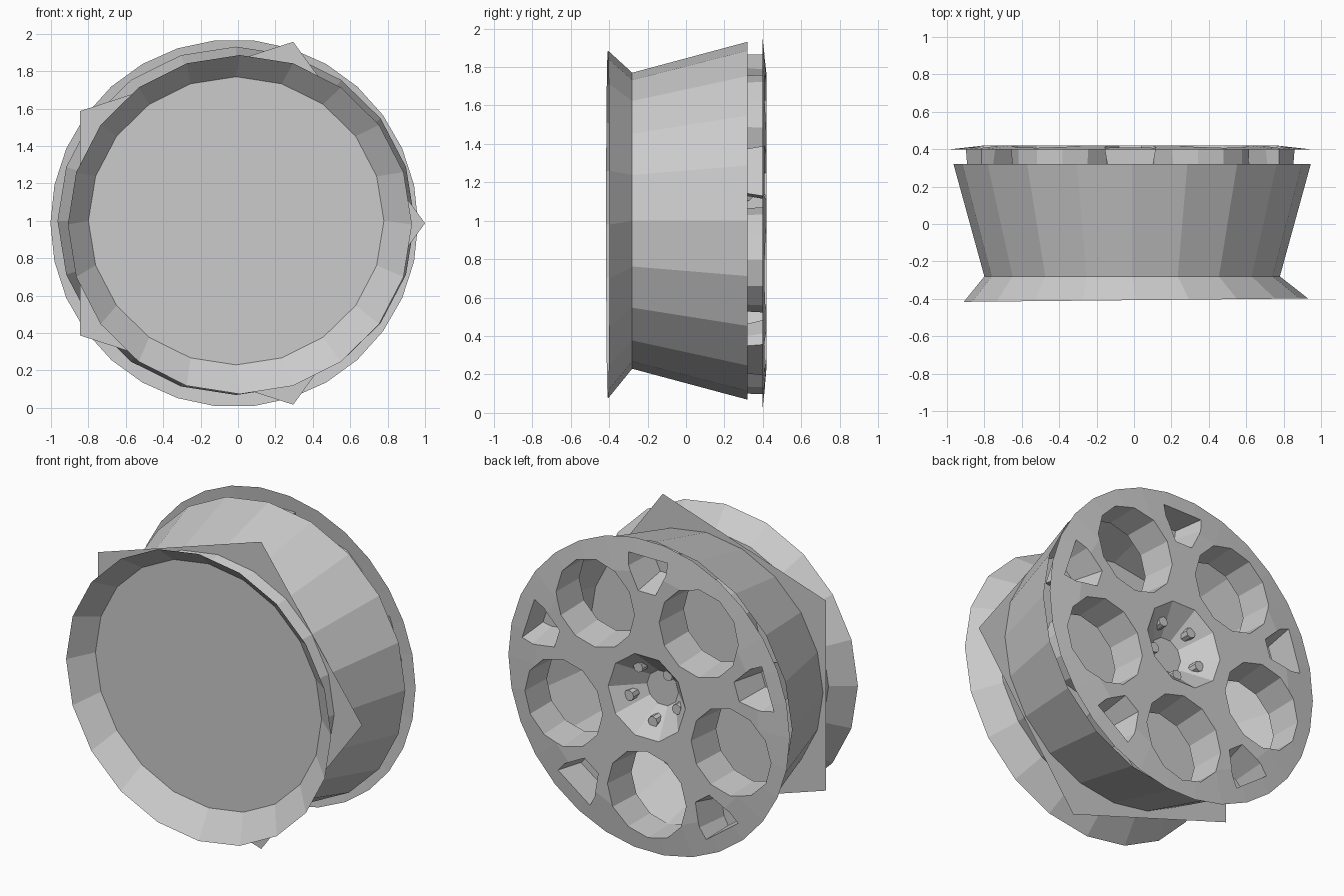
import bpy, bmesh
from math import sin, cos, pi, radians
from mathutils import Vector

cube = bpy.data.objects.get("Cube")
if cube:
    bpy.data.objects.remove(cube)

CENTRE = Vector((-0.02, 0, 0.987))
STEP = 2 * pi / 5

metal = bpy.data.materials.new("light grey metal")
metal.use_nodes = True
GREY = (0.6, 0.6, 0.6, 1)
metal.diffuse_color = GREY
metal.node_tree.nodes["Principled BSDF"].inputs["Base Color"].default_value = GREY


def spot(radius, angle, y, centre=CENTRE, squash=1):
    """Point at a radius and angle round an axis along y."""
    return centre + Vector((radius * cos(angle), y, radius * sin(angle) * squash))


def loft(bm, rings, start=False, end=False):
    """Skin a row of point rings, with optional end caps."""
    loops = [[bm.verts.new(p) for p in ring] for ring in rings]
    n = len(loops[0])
    for a, b in zip(loops, loops[1:]):
        for i in range(n):
            j = (i + 1) % n
            bm.faces.new((a[i], a[j], b[j], b[i]))
    if start:
        bm.faces.new(loops[0])
    if end:
        bm.faces.new(loops[-1])


def circle(radius, y, sides, centre=CENTRE, squash=1):
    return [spot(radius, 2 * pi * i / sides, y, centre, squash) for i in range(sides)]


def lathe(bm, profile, sides, start=False, end=False, centre=CENTRE):
    loft(bm, [circle(r, y, sides, centre) for r, y in profile], start, end)


def finish(bm, name):
    bmesh.ops.recalc_face_normals(bm, faces=bm.faces)
    mesh = bpy.data.meshes.new(name)
    bm.to_mesh(mesh)
    bm.free()
    mesh.materials.append(metal)
    obj = bpy.data.objects.new(name, mesh)
    bpy.context.collection.objects.link(obj)
    return obj


# Open barrel with closing disc, slightly flattened
barrel_centre = Vector((-0.01, 0, 1.0))
throat = circle(0.79, -0.28, 20, barrel_centre, 0.975)
bm = bmesh.new()
loft(bm, [throat, circle(0.955, 0.32, 20, barrel_centre, 0.975)], start=True)
finish(bm, "barrel")

# Flared front lip, its rim a little off the barrel axis
bm = bmesh.new()
rim = circle(0.92, -0.407, 20, Vector((0.01, 0, 0.98)), 0.985)
for p in rim:
    p.y += 0.01 * p.x
loft(bm, [rim, throat])
finish(bm, "front_lip")

# Thin five-sided plate through the barrel
bm = bmesh.new()
bm.faces.new([bm.verts.new(spot(1.02, STEP * i, -0.19)) for i in range(5)])
finish(bm, "inner_plate")

# Wheel face: crowned block, cut and then hollowed to a shell
bm = bmesh.new()
lathe(bm, [(0.9, 0.2), (0.92, 0.392), (0.983, 0.394), (0.983, 0.397),
           (0.78, 0.42)], 30, start=True, end=True)
face = finish(bm, "wheel_face")

# Cutter: hub recess, round openings and spoke-end pockets
bm = bmesh.new()
lathe(bm, [(0.11, 0.26), (0.27, 0.42), (0.27, 0.5)], 10, True, True)
for k in range(5):
    hole = radians(-90) + STEP * k
    wells = [circle(r, y, 12, spot(away, hole, 0))
             for r, y, away in ((0.255, 0.1, 0.625), (0.275, 0.42, 0.615), (0.275, 0.5, 0.615))]
    loft(bm, wells, True, True)
    spoke = radians(90) + STEP * k
    out, side = Vector((cos(spoke), 0, sin(spoke))), Vector((-sin(spoke), 0, cos(spoke)))
    rings = []
    for y, shrink in ((0.22, 0.75), (0.42, 1), (0.5, 1)):
        ring = [(0.66, -0.06), (0.80, -0.13), (0.88, -0.14),
                (0.88, 0.14), (0.80, 0.13), (0.66, 0.06)]
        rings.append([CENTRE + out * (0.86 + (r - 0.86) * shrink)
                      + side * w * shrink + Vector((0, y, 0)) for r, w in ring])
    loft(bm, rings, True, True)
cutter = finish(bm, "face_cutter")
cutter.hide_render = True

cut = face.modifiers.new("openings", "BOOLEAN")
cut.operation = "DIFFERENCE"
cut.solver = "EXACT"
cut.object = cutter
bpy.context.view_layer.objects.active = face
bpy.ops.object.modifier_apply(modifier=cut.name)
bpy.data.objects.remove(cutter)

# Remove the block's back and outer wall, leaving face, hole and pocket walls
bm = bmesh.new()
bm.from_mesh(face.data)
block = []
for f in bm.faces:
    arm = f.calc_center_median() - CENTRE
    arm.y = 0
    outward = arm.length > 0.84 and f.normal.dot(arm.normalized()) > 0.7
    if f.normal.y < -0.5 or outward:
        block.append(f)
bmesh.ops.delete(bm, geom=block, context="FACES")
bm.to_mesh(face.data)
bm.free()

# Lug nuts in the hub recess
bm = bmesh.new()
for k in range(5):
    lathe(bm, [(0.033, 0.26), (0.033, 0.36)], 8, True, True,
          spot(0.175, radians(-90) + STEP * k, 0))
finish(bm, "lug_nuts")
